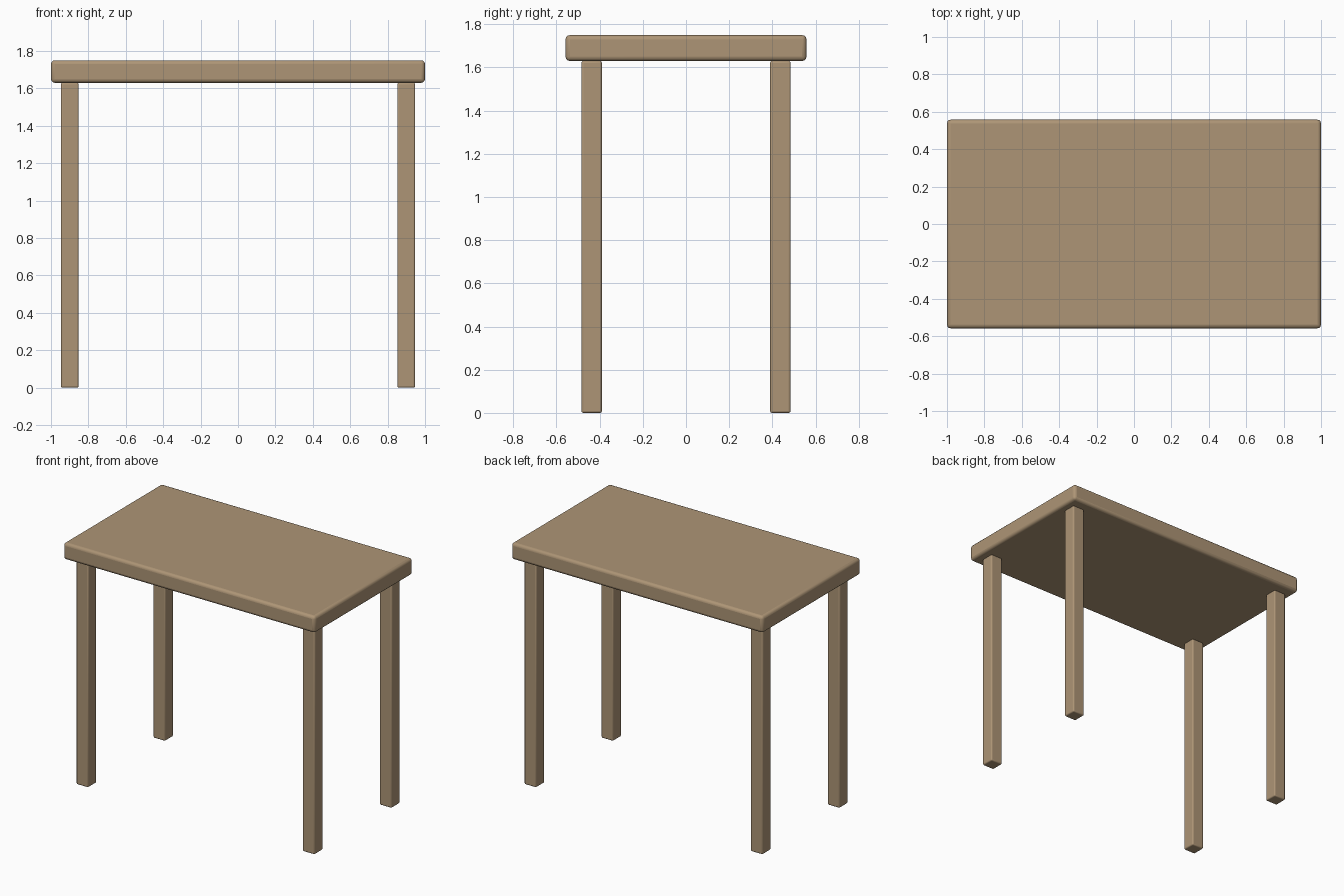
import bpy

if "Cube" in bpy.data.objects:
    bpy.data.objects.remove(bpy.data.objects["Cube"])


def rounded_box(name, size, centre, radius, material):
    bpy.ops.mesh.primitive_cube_add(size=1, location=centre)
    obj = bpy.context.object
    obj.name = name
    obj.scale = size
    bpy.ops.object.transform_apply(location=False, rotation=False, scale=True)
    bevel = obj.modifiers.new("soft_edges", 'BEVEL')
    bevel.width = radius
    bevel.segments = 3
    obj.data.materials.append(material)
    bpy.ops.object.shade_smooth_by_angle()
    return obj


wood = bpy.data.materials.new("wood")
wood.diffuse_color = (0.42, 0.30, 0.18, 1)
wood.use_nodes = True
wood.node_tree.nodes["Principled BSDF"].inputs["Base Color"].default_value = wood.diffuse_color

# Thick tabletop
HEIGHT, LEG_HEIGHT = 1.75, 1.63
thickness = HEIGHT - LEG_HEIGHT
rounded_box("tabletop", (2.0, 1.116, thickness),
            (0, 0, LEG_HEIGHT + thickness / 2), 0.02, wood)

# Four square legs
for x_name, sx in (("left", -1), ("right", 1)):
    for y_name, sy in (("front", -1), ("back", 1)):
        rounded_box(f"{y_name}_{x_name}_leg", (0.095, 0.095, LEG_HEIGHT),
                    (sx * 0.90, sy * 0.437, LEG_HEIGHT / 2), 0.009, wood)
